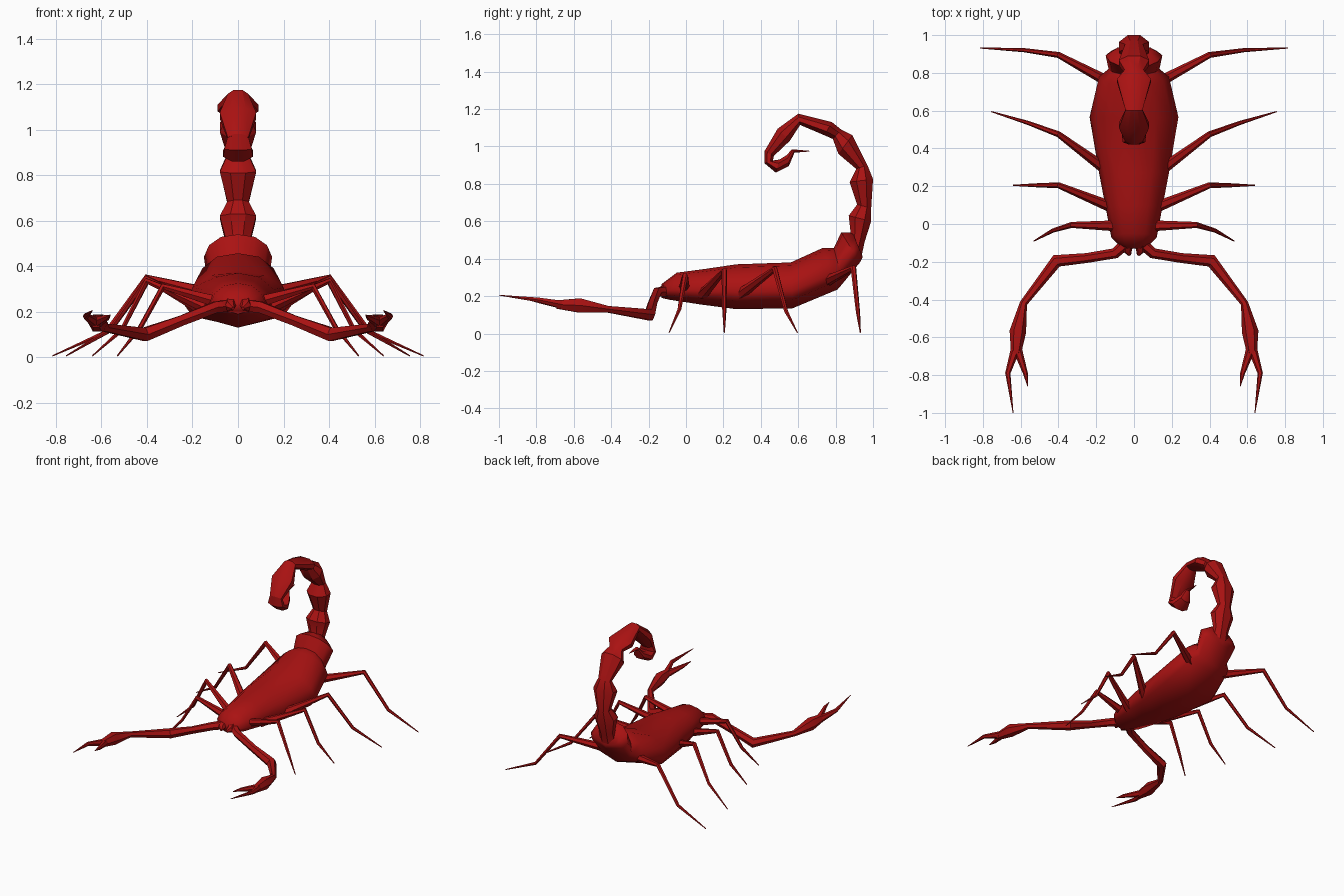
import bpy, bmesh, math
from mathutils import Vector

if "Cube" in bpy.data.objects:
    bpy.data.objects.remove(bpy.data.objects["Cube"])

red = bpy.data.materials.new("dark_red")
red.diffuse_color = (0.4, 0.006, 0.006, 1)
red.use_nodes = True
red.node_tree.nodes["Principled BSDF"].inputs["Base Color"].default_value = red.diffuse_color


def loft(name, rings, angle=40):
    """Skin a list of equal-sized point rings and cap both ends."""
    bm = bmesh.new()
    loops = [[bm.verts.new(p) for p in r] for r in rings]
    n = len(loops[0])
    for a, b in zip(loops, loops[1:]):
        for i in range(n):
            j = (i + 1) % n
            bm.faces.new((a[i], a[j], b[j], b[i]))
    bm.faces.new(loops[0])
    bm.faces.new(loops[-1])
    bmesh.ops.recalc_face_normals(bm, faces=bm.faces)
    me = bpy.data.meshes.new(name)
    bm.to_mesh(me)
    bm.free()
    me.materials.append(red)
    ob = bpy.data.objects.new(name, me)
    bpy.context.collection.objects.link(ob)
    bpy.ops.object.select_all(action='DESELECT')
    ob.select_set(True)
    bpy.context.view_layer.objects.active = ob
    bpy.ops.object.shade_smooth_by_angle(angle=math.radians(angle))
    return ob


def spine(name, stations, section, angle):
    """Stations: y,z of one edge, y,z of the opposite edge, half width."""
    rings = []
    for y0, z0, y1, z1, w in stations:
        rings.append([(x * w, y1 + (y0 - y1) * h, z1 + (z0 - z1) * h) for x, h in section])
    return loft(name, rings, angle)


def limb(name, pts, sides=6):
    """Tapered tube through x,y,z,radius points, built on both sides."""
    for side, s in (("right", 1), ("left", -1)):
        P = [Vector((s * x, y, z)) for x, y, z, r in pts]
        rings = []
        for i, p in enumerate(P):
            t = Vector((0, 0, 0))
            if i > 0:
                t += (p - P[i - 1]).normalized()
            if i < len(P) - 1:
                t += (P[i + 1] - p).normalized()
            u = t.cross(Vector((0, 0, 1))).normalized()
            v = u.cross(t).normalized()
            r = pts[i][3]
            rings.append([p + r * (u * math.cos(k * math.tau / sides) + v * math.sin(k * math.tau / sides))
                          for k in range(sides)])
        loft(f"{name}_{side}", rings)


# Body: low wide underside and domed back
half = [(0.85, 0.18), (1, 0.38), (0.85, 0.7), (0.5, 0.93)]
dome = [(0, 0)] + half + [(0, 1)] + [(-x, h) for x, h in reversed(half)]
spine("body", [
    (-.13, .265, -.13, .19, .06),
    (-.05, .325, -.085, .18, .12),
    (.10, .345, .08, .155, .15),
    (.27, .37, .27, .13, .185),
    (.56, .38, .57, .135, .235),
    (.73, .457, .81, .235, .185),
    (.79, .457, .84, .27, .135),
    (.83, .54, .93, .38, .15),
    (.89, .54, .945, .41, .10)], dome, 60)

# Tail: pinched segments curling forward, ending in the sting
octagon = [(math.cos(a) / math.cos(math.pi / 8), .5 + .5 * math.sin(a) / math.cos(math.pi / 8))
           for a in [(k + .5) * math.pi / 4 for k in range(8)]]
octagon = [(x * math.cos(math.pi / 8) / math.cos(math.pi / 8) if abs(x) < 1 else x, h) for x, h in octagon]
spine("tail", [
    (.86, .48, .94, .42, .06),
    (.88, .54, .955, .49, .055),
    (.87, .63, .99, .60, .08),
    (.915, .69, .99, .67, .047),
    (.875, .81, 1.0, .825, .08),
    (.91, .88, .97, .90, .047),
    (.815, .96, .89, 1.06, .08),
    (.785, 1.04, .83, 1.09, .05),
    (.74, 1.06, .78, 1.13, .09),
    (.61, 1.115, .60, 1.175, .045),
    (.555, 1.03, .49, 1.095, .08),
    (.465, .945, .42, .975, .045)], octagon, 30)
spine("sting", [
    (.47, .95, .42, .98, .045),
    (.465, .925, .42, .91, .06),
    (.50, .93, .48, .86, .065),
    (.54, .955, .55, .895, .04),
    (.565, .985, .58, .967, .015),
    (.66, .977, .66, .973, .002)], octagon, 30)

# Jaws
limb("jaw", [(.03, -.10, .24, .03), (.035, -.14, .225, .025), (.022, -.165, .215, .008)])

# Pincer arms, hands and fingers
limb("pincer_arm", [(.05, -.11, .225, .03), (.10, -.155, .22, .028), (.25, -.18, .16, .026),
                    (.41, -.195, .10, .034), (.585, -.42, .13, .02), (.615, -.57, .15, .044),
                    (.625, -.69, .155, .026)])
limb("outer_finger", [(.63, -.67, .155, .024), (.668, -.79, .18, .014), (.64, -1.0, .205, .002)])
limb("inner_finger", [(.615, -.67, .155, .024), (.575, -.79, .175, .013), (.562, -.86, .185, .002)])

# Walking legs: hip, knee, ankle, foot
legs = [
    ((.08, -.01, .24), (.33, -.005, .31), (.43, -.035, .13), (.53, -.09, .006)),
    ((.12, .09, .21), (.40, .205, .335), (.51, .205, .12), (.64, .205, .006)),
    ((.15, .29, .21), (.40, .475, .345), (.56, .535, .12), (.755, .595, .006)),
    ((.13, .75, .28), (.40, .895, .35), (.58, .92, .11), (.815, .932, .006))]
for i, pts in enumerate(legs):
    limb(f"leg_{i + 1}", [(*p, r) for p, r in zip(pts, (.03, .016, .011, .003))])
